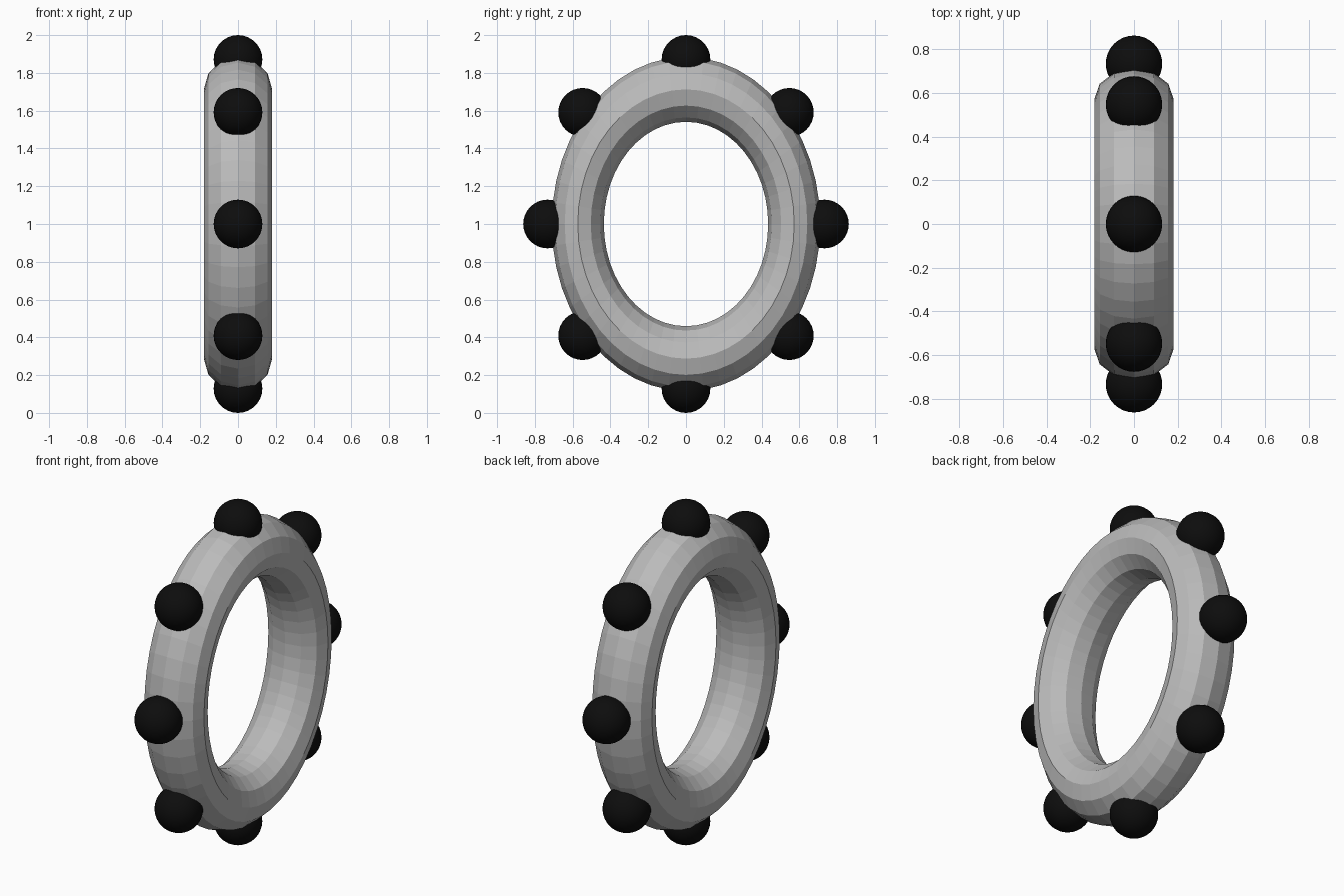
import bpy, math

if "Cube" in bpy.data.objects:
    bpy.data.objects.remove(bpy.data.objects["Cube"])


def material(name, value):
    m = bpy.data.materials.new(name)
    m.diffuse_color = (value, value, value, 1)
    m.use_nodes = True
    m.node_tree.nodes["Principled BSDF"].inputs["Base Color"].default_value = m.diffuse_color
    return m


grey = material("light grey", 0.5)
black = material("black", 0.004)

# Faceted oval ring standing upright in the YZ plane
bpy.ops.mesh.primitive_torus_add(major_segments=48, minor_segments=12,
                                 major_radius=0.573, minor_radius=0.138,
                                 location=(0, 0, 1), rotation=(0, math.pi / 2, 0))
ring = bpy.context.object
ring.name = "oval_ring"
ring.scale = (1.244, 1, 1.31)  # local x is world z, local z is world x
bpy.ops.object.transform_apply(location=False, rotation=True, scale=True)
bpy.ops.object.shade_flat()
ring.data.materials.append(grey)

# Eight smooth balls around the rim
R = 0.129
spots = [(0, 0.871), (0, -0.871), (0.733, 0), (-0.733, 0)]
spots += [(sy * 0.547, sz * 0.591) for sy in (1, -1) for sz in (1, -1)]
for i, (y, z) in enumerate(spots):
    bpy.ops.mesh.primitive_uv_sphere_add(segments=32, ring_count=16, radius=R,
                                         location=(0, y, 1 + z))
    ball = bpy.context.object
    ball.name = f"rim_ball_{i + 1}"
    bpy.ops.object.shade_smooth()
    ball.data.materials.append(black)
